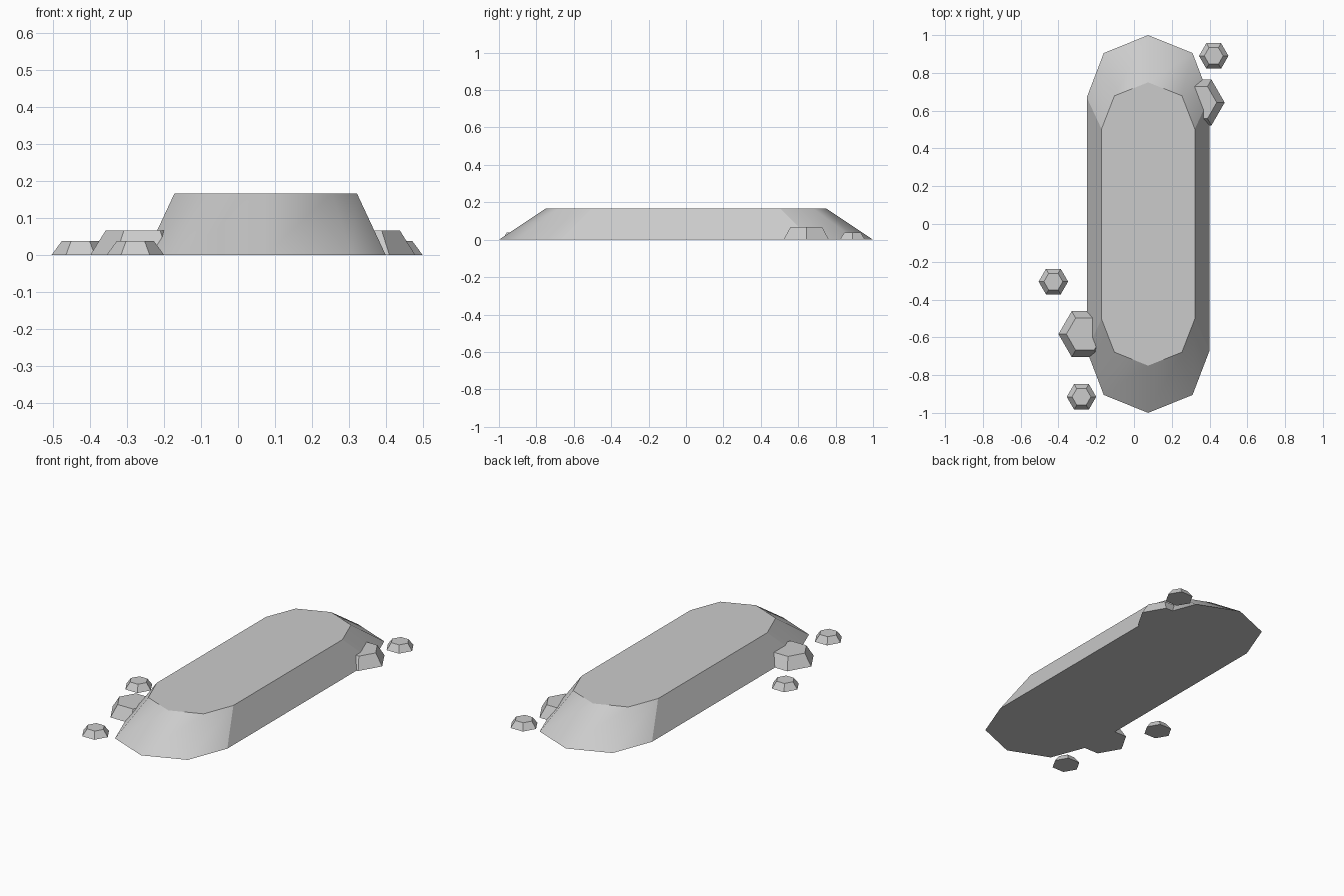
import bpy, bmesh
from math import cos, sin, pi

if "Cube" in bpy.data.objects:
    bpy.data.objects.remove(bpy.data.objects["Cube"])


def frustum(name, outline, centre, scale, height, smooth_ends=False):
    """Closed solid: outline at the ground, scaled copy of it at the top."""
    bm = bmesh.new()
    cx, cy = centre
    low = [bm.verts.new((cx + x, cy + y, 0)) for x, y in outline]
    high = [bm.verts.new((cx + x * scale[0], cy + y * scale[1], height)) for x, y in outline]
    n = len(outline)
    bm.faces.new(low[::-1])
    bm.faces.new(high)
    for i in range(n):
        j = (i + 1) % n
        f = bm.faces.new((low[i], low[j], high[j], high[i]))
        # rounded end walls are smooth, long side walls stay flat
        f.smooth = smooth_ends and abs(outline[i][0] - outline[j][0]) > 0.01
    for e in bm.edges:
        e.smooth = all(f.smooth for f in e.link_faces)
    bm.normal_update()
    mesh = bpy.data.meshes.new(name)
    bm.to_mesh(mesh)
    bm.free()
    obj = bpy.data.objects.new(name, mesh)
    bpy.context.collection.objects.link(obj)


# raised plateau: one quarter outline mirrored to the full ring
right_back = [(0.325, 0.67), (0.235, 0.905)]
back = right_back + [(0, 1.0)] + [(-x, y) for x, y in right_back[::-1]]
outline = back + [(-x, -y) for x, y in back]
frustum("plateau", outline, (0.075, 0), (0.76, 0.75), 0.167, True)


# hexagonal stones around the foot of the plateau
def stone(name, x, y, radius, top_radius, height):
    hexagon = [(radius * cos(i * pi / 3), radius * sin(i * pi / 3)) for i in range(6)]
    s = top_radius / radius
    frustum(name, hexagon, (x, y), (s, s), height)


for i, (x, y) in enumerate([(-0.26, -0.583), (0.34, 0.643)]):
    stone(f"large_stone_{i + 1}", x, y, 0.14, 0.098, 0.067)
for i, (x, y) in enumerate([(-0.427, -0.305), (-0.278, -0.915), (0.422, 0.89)]):
    stone(f"small_stone_{i + 1}", x, y, 0.078, 0.05, 0.038)
